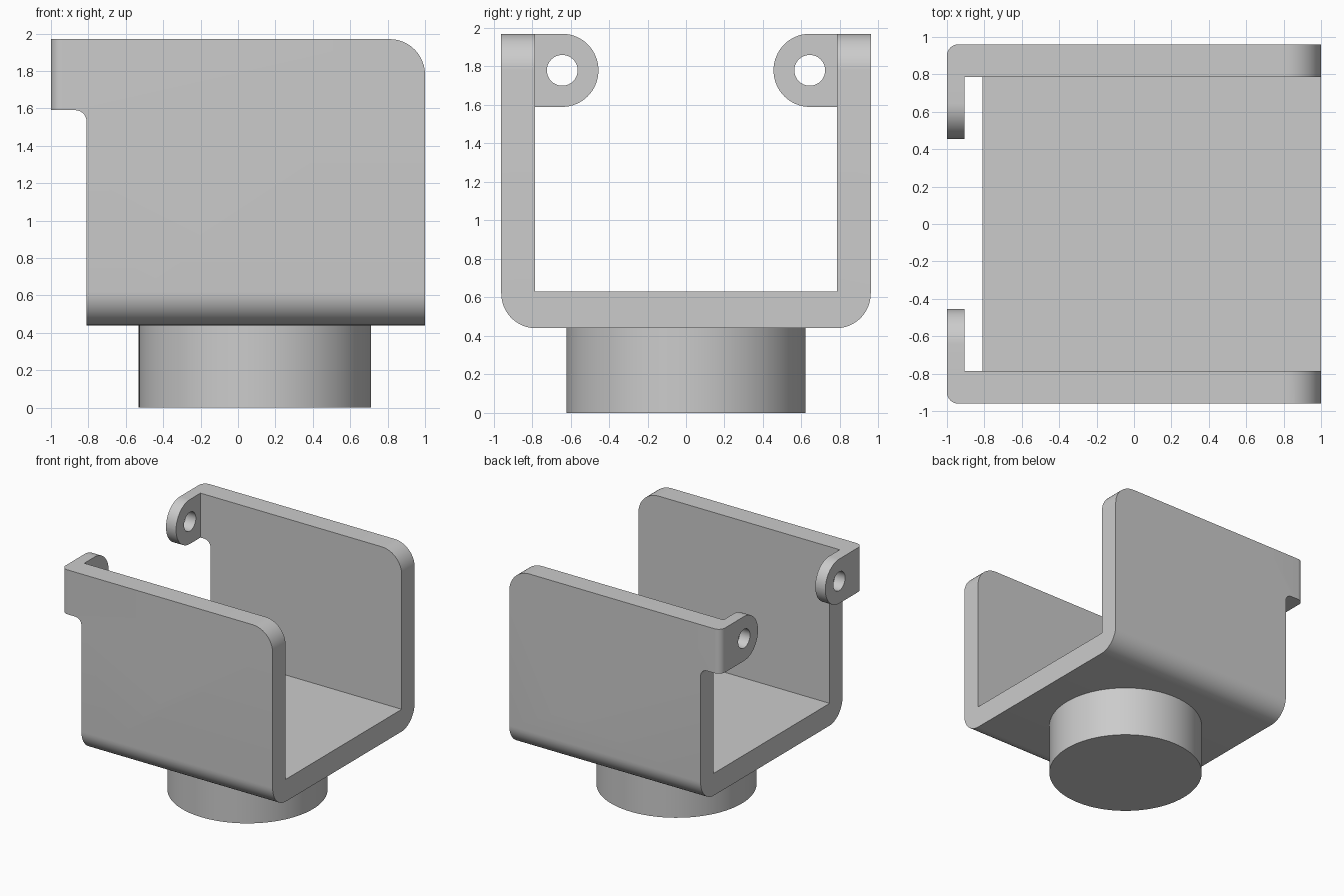
import bpy
import bmesh
import math
from mathutils import Vector

default = bpy.data.objects.get("Cube")
if default:
    bpy.data.objects.remove(default, do_unlink=True)

grey = bpy.data.materials.new("plain grey")
grey.use_nodes = True
colour = (0.6, 0.6, 0.6, 1)
grey.diffuse_color = colour
grey.node_tree.nodes["Principled BSDF"].inputs["Base Color"].default_value = colour

# Order in which profile u, profile v and depth w become x, y, z
ALONG_X = lambda u, v, w: (w, u, v)
ALONG_Y = lambda u, v, w: (u, w, v)
ALONG_Z = lambda u, v, w: (u, v, w)


def rounded(corners, steps=12):
    """Outline from (u, v, radius) corners, with each corner filleted."""
    pts = [Vector((u, v, 0)) for u, v, r in corners]
    out = []
    for i, (u, v, r) in enumerate(corners):
        p = pts[i]
        if r == 0:
            out.append(p)
            continue
        a = (pts[i - 1] - p).normalized()
        b = (pts[(i + 1) % len(pts)] - p).normalized()
        half = a.angle(b) / 2
        centre = p + (a + b).normalized() * (r / math.sin(half))
        start = (p + a * (r / math.tan(half)) - centre).normalized()
        end = (p + b * (r / math.tan(half)) - centre).normalized()
        out += [centre + start.slerp(end, k / steps) * r for k in range(steps + 1)]
    return out


def circle(u, v, r, n):
    return [Vector((u + r * math.cos(math.tau * k / n),
                    v + r * math.sin(math.tau * k / n), 0)) for k in range(n)]


def prism(name, outline, axes, low, high):
    """Solid made by sweeping an outline from low to high."""
    bm = bmesh.new()
    face = bm.faces.new([bm.verts.new(axes(p.x, p.y, low)) for p in outline])
    swept = bmesh.ops.extrude_face_region(bm, geom=[face], use_keep_orig=True)
    move = Vector(axes(0, 0, high - low))
    for item in swept["geom"]:
        if isinstance(item, bmesh.types.BMVert):
            item.co += move
    bmesh.ops.recalc_face_normals(bm, faces=bm.faces)
    mesh = bpy.data.meshes.new(name)
    bm.to_mesh(mesh)
    bm.free()
    obj = bpy.data.objects.new(name, mesh)
    bpy.context.collection.objects.link(obj)
    return obj


def combine(target, tool, operation):
    tool.hide_render = True
    mod = target.modifiers.new(operation.lower(), "BOOLEAN")
    mod.operation, mod.solver, mod.object = operation, "EXACT", tool
    bpy.context.view_layer.objects.active = target
    bpy.ops.object.modifier_apply(modifier=mod.name)
    bpy.data.objects.remove(tool, do_unlink=True)


def finish(obj):
    obj.data.materials.clear()
    obj.data.materials.append(grey)
    bpy.ops.object.select_all(action="DESELECT")
    obj.select_set(True)
    bpy.context.view_layer.objects.active = obj
    bpy.ops.object.shade_smooth_by_angle(angle=math.radians(30))


OUT, IN, TOP, TAB_LOW, FLOOR = 0.96, 0.785, 1.97, 1.59, 0.44

# U-shaped channel with rounded outer bends
cradle = prism("cradle", rounded([
    (-OUT, 2.2, 0), (-OUT, FLOOR, 0.18), (OUT, FLOOR, 0.18), (OUT, 2.2, 0),
    (IN, 2.2, 0), (IN, 0.63, 0), (-IN, 0.63, 0), (-IN, 2.2, 0)]),
    ALONG_X, -1.2, 1.2)

# Side silhouette: rounded top corner, and a notch below the ears
side = prism("side_shape", rounded([
    (-1.3, TOP, 0), (1, TOP, 0.19), (1, 0.3, 0), (-0.81, 0.3, 0),
    (-0.81, TAB_LOW, 0.06), (-1.3, TAB_LOW, 0)]), ALONG_Y, -1.1, 1.1)
combine(cradle, side, "INTERSECT")

# Inward-turned ears with round ends and pin holes
for s in (-1, 1):
    ear = prism("ear", rounded([
        (s * 0.87, TAB_LOW, 0), (s * 0.455, TAB_LOW, 0.189),
        (s * 0.455, TOP, 0.189), (s * 0.87, TOP, 0)], 16),
        ALONG_X, -1.1, -0.905)
    hole = prism("pin_hole", circle(s * 0.643, 1.78, 0.08, 40), ALONG_X, -1.3, -0.85)
    combine(ear, hole, "DIFFERENCE")
    combine(cradle, ear, "UNION")

# Plan shape rounds the upright outer edges of the ears
plan = prism("plan_shape", rounded([
    (-1, -1 * OUT, 0.06), (1.2, -OUT, 0), (1.2, OUT, 0), (-1, OUT, 0.06)]),
    ALONG_Z, 0.2, 2.3)
combine(cradle, plan, "INTERSECT")
finish(cradle)

# Round mounting post under the floor
post = prism("mounting_post", circle(0.09, 0, 0.621, 96), ALONG_Z, 0, FLOOR)
finish(post)
